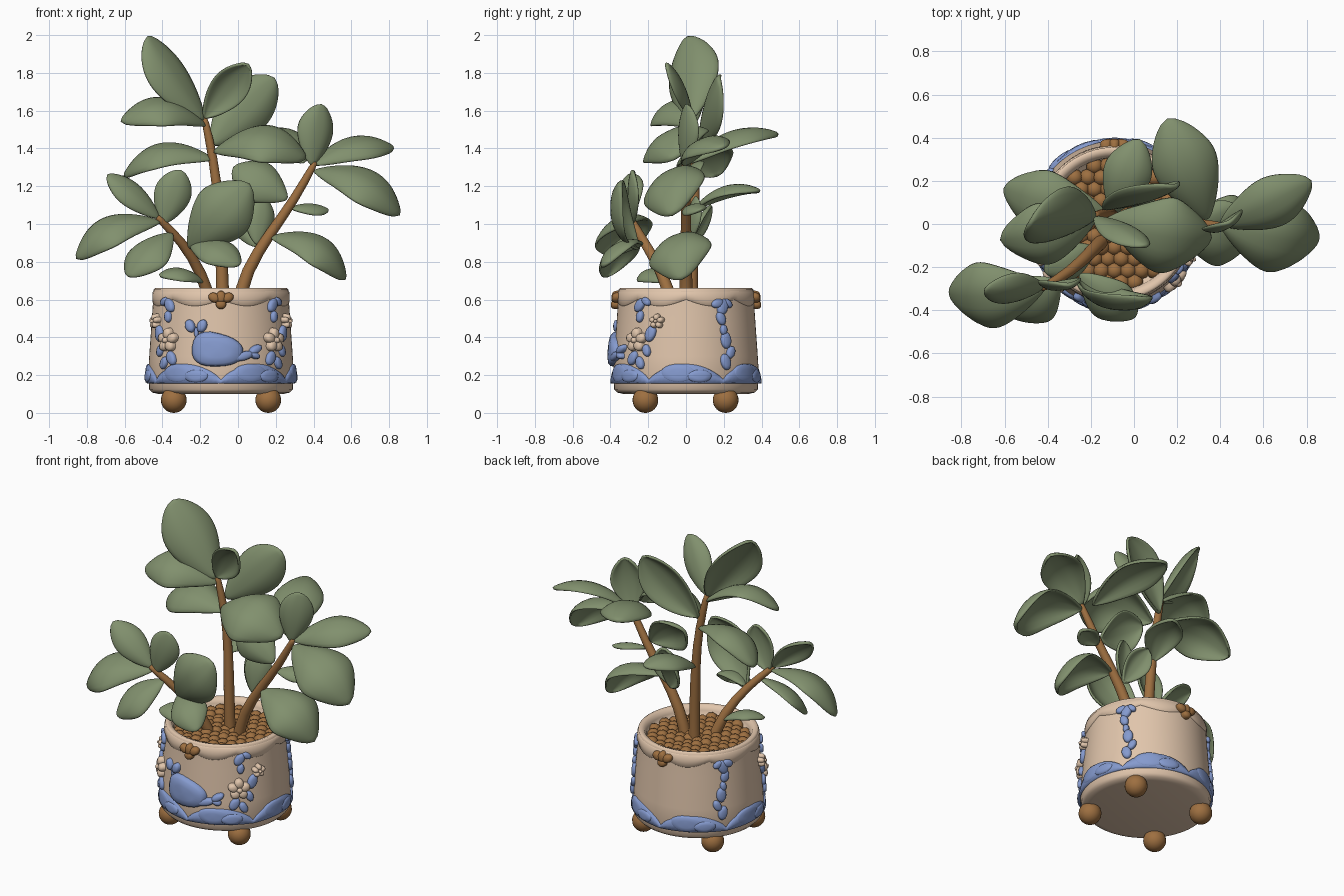
import bpy, bmesh, random
from math import sin, cos, pi, radians, sqrt, copysign
from mathutils import Vector

cube = bpy.data.objects.get("Cube")
if cube:
    bpy.data.objects.remove(cube, do_unlink=True)
random.seed(4)
CX = -0.09  # pot axis


def material(name, rgb):
    m = bpy.data.materials.new(name)
    m.use_nodes = True
    m.diffuse_color = (*rgb, 1)
    m.node_tree.nodes["Principled BSDF"].inputs["Base Color"].default_value = (*rgb, 1)
    return m


GREEN = material("leaf green", (0.22, 0.28, 0.155))
BROWN = material("warm brown", (0.34, 0.16, 0.052))
CREAM = material("cream clay", (0.75, 0.56, 0.41))
BLUE = material("soft blue", (0.235, 0.325, 0.62))


def finish(name, bm, mat):
    bmesh.ops.remove_doubles(bm, verts=bm.verts, dist=0.0002)
    me = bpy.data.meshes.new(name)
    bm.to_mesh(me)
    bm.free()
    me.materials.append(mat)
    for p in me.polygons:
        p.use_smooth = True
    ob = bpy.data.objects.new(name, me)
    bpy.context.collection.objects.link(ob)
    return ob


def skin(name, rows, mat, closed=True):
    """Join rows of points into one surface."""
    bm = bmesh.new()
    vs = [[bm.verts.new(p) for p in row] for row in rows]
    n = len(rows[0])
    for a, b in zip(vs, vs[1:]):
        for j in range(n if closed else n - 1):
            k = (j + 1) % n
            bm.faces.new((a[j], a[k], b[k], b[j]))
    return finish(name, bm, mat)


def polar(r, ang, z):
    return Vector((CX + r * cos(ang), r * sin(ang), z))


def wall(z):
    return 0.389 - 0.068 * (z - 0.16)


# Pot, turned from a profile
profile = [(0, .1), (.33, .1), (.365, .108), (.381, .125), (.381, .15), (.388, .17), (.38, .3),
           (.366, .5), (.357, .63), (.356, .655), (.345, .662), (.322, .655), (.308, .63),
           (.303, .58), (0, .58)]
SEG = [2 * pi * i / 96 for i in range(96)]
skin("pot", [[polar(r, a, z) for a in SEG] for r, z in profile], CREAM)


# Scalloped bands: blue waves at the foot, drape under the rim
def wave_top(a):
    return 0.175 + 0.085 * abs(sin(3 * (a + pi / 2))) ** 0.7


def band(name, low, high, thick, mat):
    rows = []
    for t, h in ((0, -.2), (.06, .8), (.5, 1), (.93, .8), (1, -.2)):
        row = []
        for a in SEG:
            z = low(a) + t * (high(a) - low(a))
            row.append(polar(wall(z) + thick * h, a, z))
        rows.append(row)
    skin(name, rows, mat)


band("wave_band", lambda a: 0.155, wave_top, 0.012, BLUE)
band("rim_drape", lambda a: 0.6 - 0.035 * abs(sin(4 * a)), lambda a: 0.645, 0.006, CREAM)


def patch(name, ang, u, z, a, b, mat, rot=0.0, h=0.02, egg=0.0, power=1.0):
    """Raised oval laid on the pot wall; ang in degrees, u sideways."""
    rows = []
    for k, lift in ((1, -.3), (.95, .5), (.8, .85), (.45, 1), (0, 1.05)):
        row = []
        for i in range(24):
            t = 2 * pi * i / 24
            c, s = (copysign(abs(f) ** power, f) for f in (cos(t), sin(t)))
            x, y = k * a * c, k * b * s * (1 - egg * c)
            px, pz = u + x * cos(rot) - y * sin(rot), z + x * sin(rot) + y * cos(rot)
            r = wall(pz)
            row.append(polar(r + h * lift, radians(ang) + px / r, pz))
        rows.append(row)
    return skin(name, rows, mat)


# Wave crests, two overlapping swells per hump
for i in range(6):
    for u, a, b, h in ((-.04, .1, .05, .016), (.07, .07, .035, .02)):
        patch("wave_crest", -60 + i * 60, u, .16 + b, a, b, BLUE, h=h)

# Whale
patch("whale_body", -90, -.018, .333, .14, .09, BLUE, -.12, .036, .2, .8)
patch("whale_tail", -90, .115, .3, .065, .024, BLUE, .25, .03)
patch("whale_fluke", -90, .185, .335, .04, .022, BLUE, .5, .032)
patch("whale_fluke", -90, .18, .305, .03, .018, BLUE, -.4, .032)
for s in (-1, 1):
    patch("whale_spout", -90, -.133 + s * .033, .46, .036, .026, BLUE, pi / 2 - s * .4, .028)
patch("whale_spout_stem", -90, -.13, .425, .03, .012, BLUE, pi / 2, .02)

# Blossoms and trailing drops, mirrored left and right
for s in (-1, 1):
    def side(deg):
        return -90 + s * (deg + 90)
    for deg, z, size in ((-43, .385, .036), (-24, .485, .022)):
        for i in range(5):
            t = 2 * pi * i / 5 + .3
            patch("petal", side(deg), size * cos(t), z + size * sin(t), size * .85, size * .75,
                  CREAM, t, .035)
        patch("blossom_centre", side(deg), 0, z, size * .5, size * .5, CREAM, 0, .045)
    for deg, z, size, tilt in ((-42, .57, .042, .9), (-35, .59, .03, -.6), (-41, .51, .032, 1.4),
                               (-47, .29, .042, 1), (-39, .265, .036, 2), (-30, .42, .046, 1.2),
                               (-33, .33, .034, 1.9),
                               (32, .56, .046, 1.2), (27, .58, .036, .3), (37, .58, .03, 2.4),
                               (30, .5, .038, 1.9), (32, .44, .028, 1.5), (34, .385, .046, 1.6),
                               (38, .32, .036, 1.1), (33, .27, .044, 1.8)):
        patch("drop", side(deg), 0, z, size, size * .66, BLUE, tilt * s, .022)

# Shell clasps, front and back
for ang in (-90, 90):
    for u, z, a, rot in ((-.034, .61, .033, -.5), (.034, .61, .033, .5), (0, .612, .036, pi / 2),
                         (0, .575, .028, 0)):
        patch("shell_clasp", ang, u, z, a, .026, BROWN, rot, .035)

# Ball feet
for x in (-.34, .16):
    for y in (-.215, .21):
        bm = bmesh.new()
        bmesh.ops.create_uvsphere(bm, u_segments=24, v_segments=16, radius=.068)
        bmesh.ops.translate(bm, verts=bm.verts, vec=(x, y, .068))
        finish("ball_foot", bm, BROWN)

# Pebble soil
bm = bmesh.new()
step = .062
for i in range(-6, 7):
    for j in range(-6, 7):
        x, y = (i + (j % 2) / 2) * step, j * step * .87
        if sqrt(x * x + y * y) < .3:
            res = bmesh.ops.create_icosphere(bm, subdivisions=2, radius=.04)
            bmesh.ops.translate(bm, verts=res["verts"],
                                vec=(CX + x, y, .59 + random.uniform(-.006, .006)))
finish("pebbles", bm, BROWN)


# Stems
def stem(name, pts, r0, r1):
    pts = [Vector(p) for p in pts]
    rows = []
    for i, p in enumerate(pts):
        q = (pts[min(i + 1, len(pts) - 1)] - pts[max(i - 1, 0)]).to_track_quat('Z', 'Y')
        r = r0 + (r1 - r0) * i / (len(pts) - 1)
        rows.append([p + q @ Vector((r * cos(t), r * sin(t), 0)) for t in SEG[::8]])
    rows.append([pts[-1]] * 12)
    skin(name, rows, BROWN).modifiers.new("smooth", 'SUBSURF').levels = 1


stem("middle_stem", [(-.08, .03, .56), (-.085, .03, .8), (-.1, .045, 1.1), (-.13, .05, 1.35),
                     (-.18, .04, 1.57)], .039, .021)
stem("right_stem", [(0, 0, .56), (.04, 0, .75), (.17, 0, .95), (.3, 0, 1.13), (.41, -.01, 1.33)],
     .038, .021)
stem("left_stem", [(-.14, -.07, .56), (-.19, -.12, .74), (-.29, -.22, .9), (-.43, -.3, 1.04)],
     .036, .021)


# Leaves: base, tip, width, facing direction, arch
def leaf(base, tip, width, face, arch):
    base, tip, face = Vector(base), Vector(tip), Vector(face)
    axis = (tip - base).normalized()
    face = (face - axis * face.dot(axis)).normalized()
    ctrl = base.lerp(tip, .58) + face * arch * 2
    across = face.cross(axis)
    rows = []
    for i in range(13):
        t = i / 12
        p = base * (1 - t) ** 2 + ctrl * 2 * t * (1 - t) + tip * t * t
        tan = ((ctrl - base) * (1 - t) + (tip - ctrl) * t).normalized()
        nrm = tan.cross(across)
        w = width / 2 * (max(0, sin(pi * t ** 1.1)) ** .66 * .98 + .04 * (1 - t))
        rows.append([p + across * s * w + nrm * w * (.25 * abs(s) - .7 * s * s)
                     for s in (-1, -.7, -.35, 0, .35, .7, 1)])
    ob = skin("leaf", rows, GREEN, closed=False)
    mod = ob.modifiers.new("thickness", 'SOLIDIFY')
    mod.thickness, mod.offset = .018, 0
    ob.modifiers.new("smooth", 'SUBSURF').levels = 1


UP = (0, 0, 1)
# Middle stem leaves
leaf((-.18, .03, 1.55), (-.49, .01, 2.0), .33, (.55, -.55, .5), .03)
leaf((-.18, .03, 1.56), (.06, -.11, 1.85), .2, (.15, 1, .4), .03)
leaf((-.14, .07, 1.42), (.2, .18, 1.78), .29, (.2, -1, .1), .02)
leaf((-.17, .04, 1.52), (-.63, -.07, 1.53), .32, (0, -.45, 1), .13)
leaf((-.13, .05, 1.34), (-.61, .17, 1.24), .32, (0, -.35, 1), .13)
leaf((-.13, .02, 1.38), (.37, -.06, 1.33), .4, (.1, -.5, 1), .15)
leaf((-.1, .05, 1.08), (.03, .4, 1.17), .23, UP, .07)
# Right stem leaves
leaf((.34, .02, 1.32), (.15, .5, 1.47), .31, UP, .09)
leaf((.4, 0, 1.31), (.83, .21, 1.4), .26, (0, -.45, 1), .09)
leaf((.4, 0, 1.28), (.86, -.07, 1.03), .37, (.3, -.5, 1), .13)
leaf((.39, -.01, 1.31), (.44, .01, 1.64), .21, (.4, -.85, 0), .02)
leaf((.28, 0, 1.08), (.48, .08, 1.07), .13, (0, -.4, 1), .02)
leaf((.17, 0, .93), (.57, -.02, .69), .36, (.4, -.4, 1), .13)
leaf((.26, 0, 1.13), (-.03, .06, 1.3), .26, (-.2, -.8, .6), .05)
leaf((.1, .01, .89), (.13, .06, 1.15), .17, (.3, -1, 0), .02)
leaf((.1, .02, .88), (0, .14, 1.1), .16, (-.2, -1, .2), .02)
# Left stem leaves
leaf((-.41, -.29, 1.01), (-.86, -.32, .8), .34, (-.3, -.45, 1), .13)
leaf((-.42, -.29, 1.03), (-.7, -.3, 1.26), .19, (.3, -.6, .6), .04)
leaf((-.4, -.28, 1), (-.3, -.28, 1.29), .2, (.1, -1, .1), .02)
leaf((-.35, -.26, .95), (-.58, -.42, .71), .28, (-.4, -.6, .6), .06)
leaf((-.26, -.25, .87), (.07, -.34, 1.22), .33, (.15, -1, .2), .09)
leaf((-.25, -.23, .89), (.01, -.43, .77), .23, (.1, -.6, .8), .07)
leaf((-.18, -.11, .69), (-.42, -.22, .72), .18, (0, -.3, 1), .05)
